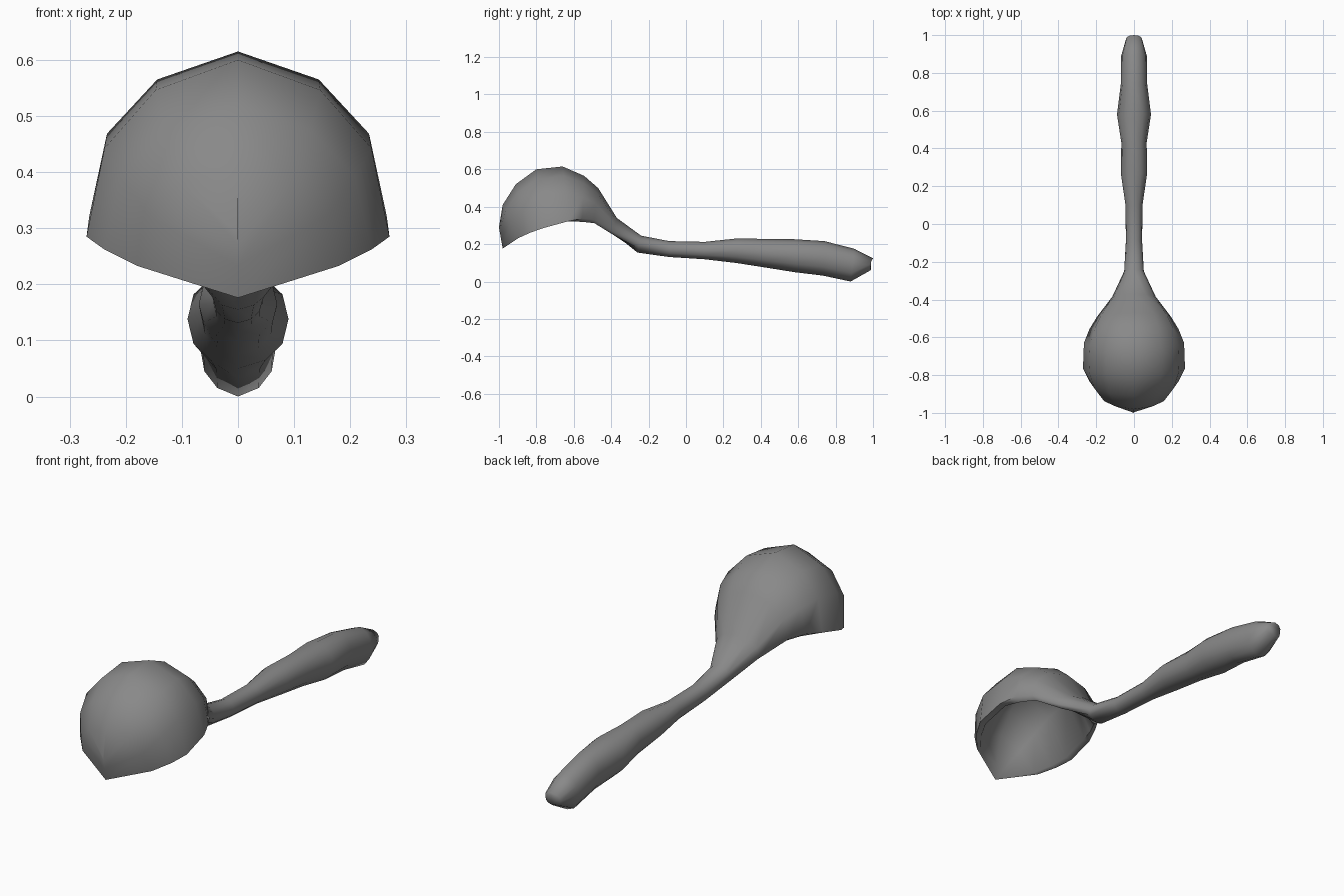
import bpy, bmesh, math

# Stations along the spoon, from bowl tip to handle end:
# edge half-width, edge (y, z), upper centre (y, z), lower/inner centre (y, z)
STATIONS = [
    # bowl, open side down
    (0.00, -0.98, 0.176, -1.00, 0.29, -0.965, 0.29),
    (0.18, -0.895, 0.233, -0.98, 0.41, -0.94, 0.39),
    (0.238, -0.83, 0.262, -0.91, 0.52, -0.875, 0.485),
    (0.270, -0.765, 0.285, -0.80, 0.60, -0.79, 0.56),
    (0.265, -0.63, 0.322, -0.66, 0.615, -0.66, 0.575),
    (0.235, -0.555, 0.337, -0.545, 0.565, -0.565, 0.525),
    (0.195, -0.490, 0.330, -0.47, 0.50, -0.505, 0.46),
    # neck
    (0.115, -0.385, 0.265, -0.37, 0.34, -0.41, 0.275),
    (0.052, -0.25, 0.200, -0.24, 0.245, -0.26, 0.155),
    (0.043, -0.09, 0.172, -0.09, 0.216, -0.09, 0.131),
    # handle
    (0.045, 0.10, 0.165, 0.10, 0.212, 0.10, 0.119),
    (0.070, 0.27, 0.165, 0.27, 0.230, 0.27, 0.099),
    (0.067, 0.43, 0.150, 0.43, 0.228, 0.43, 0.074),
    (0.090, 0.58, 0.138, 0.58, 0.226, 0.58, 0.050),
    (0.070, 0.74, 0.125, 0.74, 0.216, 0.73, 0.032),
    (0.068, 0.89, 0.090, 0.90, 0.175, 0.88, 0.000),
    (0.042, 0.98, 0.090, 1.00, 0.124, 0.99, 0.062),
]
N = 6  # segments per half section


def section(w, ey, ez, ty, tz, by, bz):
    """Upper arc out, lower arc back: a lipped crescent in the bowl, an oval in the handle."""
    hollow = bz > ez
    drop = 0.018 if hollow and ey > -0.6 else 0.0
    pts = []
    for i in range(2 * N):
        a = math.pi * i / N
        c, s = math.cos(a), abs(math.sin(a))
        x = w * math.copysign(abs(c) ** 0.88, c)
        s = s ** 1.3 if s > 0.6 else s
        z0, cy, cz = ez, ty, tz
        if i > N:
            cy, cz = by, bz
            if hollow:  # first step inwards is the rounded lip
                s = max(0.0, (s - 0.5) / 0.5)
                z0 = ez - drop * (1 - s)
        pts.append((x, ey + (cy - ey) * s, z0 + (cz - z0) * s))
    return pts


# One continuous loft for bowl, neck and handle
bm = bmesh.new()
rings = [[bm.verts.new(p) for p in section(*s)] for s in STATIONS]
for r0, r1 in zip(rings, rings[1:]):
    for i in range(2 * N):
        j = (i + 1) % (2 * N)
        bm.faces.new((r0[i], r0[j], r1[j], r1[i]))
bm.faces.new(rings[-1])
bmesh.ops.remove_doubles(bm, verts=bm.verts, dist=0.0005)
bmesh.ops.dissolve_degenerate(bm, edges=bm.edges, dist=0.0005)
bmesh.ops.recalc_face_normals(bm, faces=bm.faces)

mesh = bpy.data.meshes.new("spoon")
bm.to_mesh(mesh)
bm.free()
spoon = bpy.data.objects.new("spoon", mesh)
bpy.context.collection.objects.link(spoon)

# Dark grey finish
grey = bpy.data.materials.new("dark_grey")
grey.diffuse_color = (0.25, 0.25, 0.25, 1)
mesh.materials.append(grey)

bpy.context.view_layer.objects.active = spoon
spoon.select_set(True)
bpy.ops.object.shade_smooth_by_angle(angle=math.radians(80))
